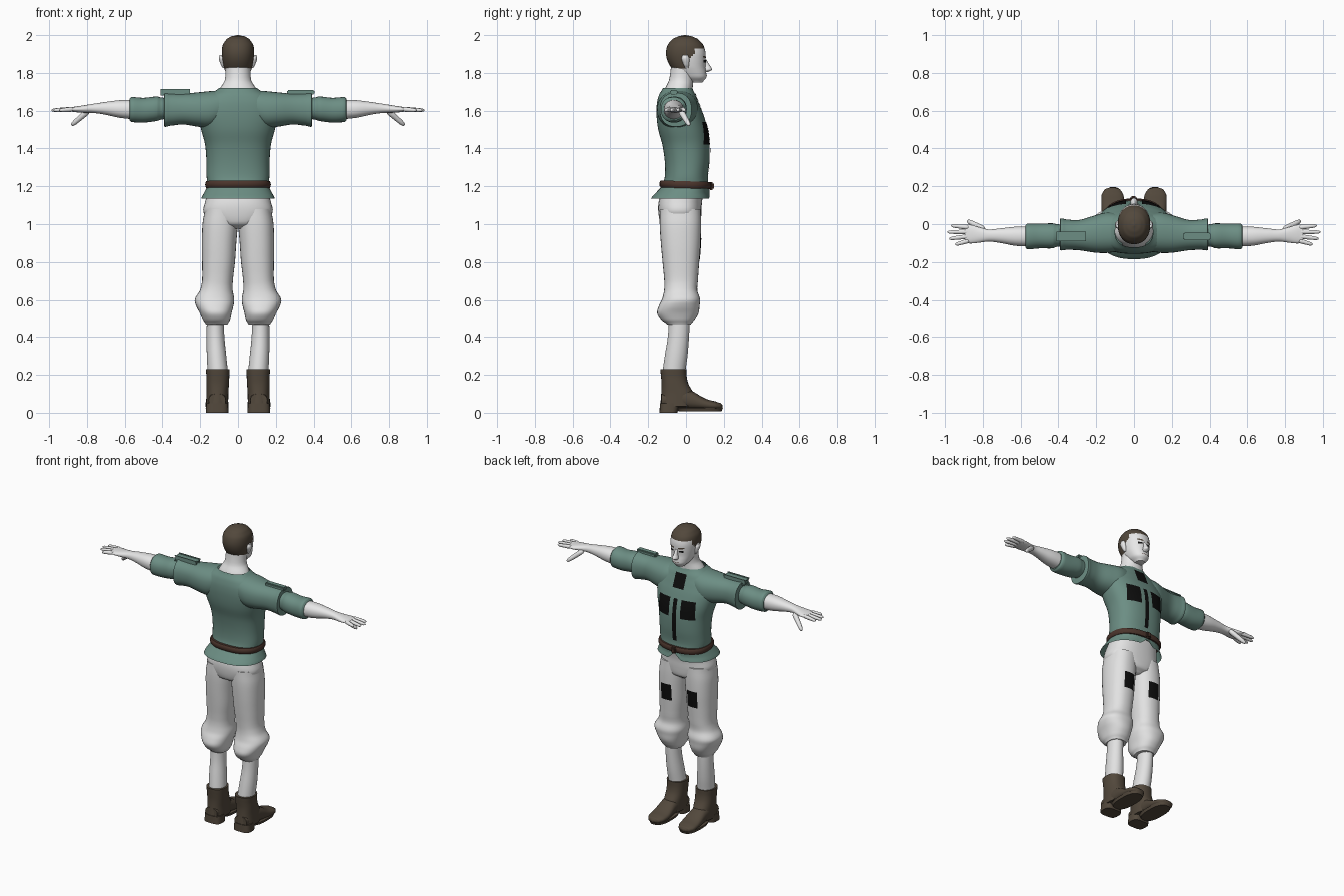
import bpy, bmesh, math
from mathutils import Vector
from mathutils.bvhtree import BVHTree

if "Cube" in bpy.data.objects:
    bpy.data.objects.remove(bpy.data.objects["Cube"], do_unlink=True)


def material(name, r, g, b):
    mat = bpy.data.materials.new(name)
    mat.use_nodes = True
    mat.diffuse_color = (r, g, b, 1)
    shader = next(n for n in mat.node_tree.nodes if n.type == 'BSDF_PRINCIPLED')
    shader.inputs["Base Color"].default_value = (r, g, b, 1)
    return mat


SKIN = material("pale skin", .8, .8, .8)
CLOTH = material("off white cloth", .76, .76, .76)
GREEN = material("sage green", .15, .27, .23)
BROWN = material("dark brown", .085, .065, .045)
LEATHER = material("belt leather", .07, .035, .025)
BLACK = material("black", .004, .004, .004)


def finish(name, bm, mats, rule=None):
    """Turn a bmesh into a smooth object, choosing materials by rule."""
    bmesh.ops.recalc_face_normals(bm, faces=bm.faces)
    for face in bm.faces:
        face.smooth = True
        if rule:
            face.material_index = int(rule(face.calc_center_median()))
    mesh = bpy.data.meshes.new(name)
    bm.to_mesh(mesh)
    bm.free()
    mesh.set_sharp_from_angle(angle=math.radians(50))
    for mat in mats:
        mesh.materials.append(mat)
    obj = bpy.data.objects.new(name, mesh)
    bpy.context.collection.objects.link(obj)
    return obj


def spline(rows, steps):
    """Smoothly fill in between the given section rows."""
    out = []
    last = len(rows) - 1
    for i in range(last):
        a, b, c, d = (rows[max(0, min(last, i + k))] for k in (-1, 0, 1, 2))
        for s in range(steps):
            t = s / steps
            out.append([q + t * (r - p + t * (2 * p - 5 * q + 4 * r - s4
                        + t * (3 * (q - r) + s4 - p))) / 2
                        for p, q, r, s4 in zip(a, b, c, d)])
            out[-1][0] = b[0] + t * (c[0] - b[0])
    return out + [list(rows[-1])]


def loft(name, axis, rows, mats, side=1, power=2.0, segs=28, steps=4,
         caps=True, rule=None, tweak=None):
    """Skin rounded sections; a row is (position, low, high, low, high)."""
    bm = bmesh.new()
    rings = []
    for t, a0, a1, b0, b1 in spline(rows, steps):
        ring = []
        for k in range(segs):
            angle = math.tau * k / segs
            c, s = math.cos(angle), math.sin(angle)
            a = (a0 + a1 + (a1 - a0) * math.copysign(abs(c) ** (2 / power), c)) / 2
            b = (b0 + b1 + (b1 - b0) * math.copysign(abs(s) ** (2 / power), s)) / 2
            p = Vector({'x': (t, a, b), 'y': (a, t, b), 'z': (a, b, t)}[axis])
            if tweak:
                tweak(p)
            p.x *= side
            ring.append(bm.verts.new(p))
        rings.append(ring)
    for low, high in zip(rings, rings[1:]):
        for k in range(segs):
            n = (k + 1) % segs
            bm.faces.new((low[k], low[n], high[n], high[k]))
    if caps:
        bm.faces.new(rings[0])
        bm.faces.new(rings[-1])
    return finish(name, bm, mats, rule)


def centred(rows):
    return [(t, -w, w, y0, y1) for t, w, y0, y1 in rows]


def digit(name, start, end, radius, side):
    """A rounded, tapering finger."""
    bm = bmesh.new()
    start, end = Vector(start), Vector(end)
    axis = end - start
    bmesh.ops.create_uvsphere(bm, u_segments=10, v_segments=10, radius=1)
    turn = axis.to_track_quat('Z', 'Y')
    for v in bm.verts:
        along = v.co.z
        size = radius * (1 - .2 * along)
        flat = math.sqrt(max(0, 1 - along ** 6)) / max(.01, math.sqrt(max(0, 1 - along ** 2)))
        v.co = (start + axis * (along + 1) / 2
                + turn @ Vector((v.co.x * size * flat, v.co.y * size * flat, 0)))
        v.co.x *= side
    return finish(name, bm, [SKIN])


def block(name, low, high, mat, bevel=.004, side=1):
    bm = bmesh.new()
    bmesh.ops.create_cube(bm, size=1)
    low, high = Vector(low), Vector(high)
    for v in bm.verts:
        v.co = (low + high) / 2 + v.co * (high - low)
        v.co.x *= side
    bmesh.ops.bevel(bm, geom=bm.edges[:], offset=bevel, segments=2, affect='EDGES')
    return finish(name, bm, [mat])


def patch(name, target, x0, x1, z0, z1, mat=BLACK, side=1, lean=0):
    """A thin sheet laid on the face side (+y) of a target."""
    tree = BVHTree.FromPolygons([v.co for v in target.data.vertices],
                                [p.vertices[:] for p in target.data.polygons])
    bm = bmesh.new()
    n = 8
    grid = []
    for i in range(n + 1):
        for j in range(n + 1):
            x = x0 + (x1 - x0) * i / n
            z = z0 + (z1 - z0) * j / n + lean * (x - x0)
            hit = tree.ray_cast(Vector((x * side, 1, z)), Vector((0, -1, 0)))[0]
            grid.append(bm.verts.new(hit + Vector((0, .003, 0))))
    for i in range(n):
        for j in range(n):
            k = i * (n + 1) + j
            bm.faces.new((grid[k], grid[k + 1], grid[k + n + 2], grid[k + n + 1]))
    return finish(name, bm, [mat])


# Head with close-cropped hair
def is_hair(p):
    if p.y > .045:
        return p.z > 1.935
    if p.y > .005:
        return p.z > 1.865 + (p.y - .005)
    return p.z > 1.825


head = loft("head", 'z', centred([
    (1.75, .028, .02, .088), (1.775, .052, -.02, .107), (1.8, .064, -.05, .107),
    (1.83, .075, -.08, .103), (1.87, .083, -.1, .104), (1.91, .086, -.106, .103),
    (1.95, .08, -.096, .09), (1.98, .059, -.07, .062), (1.994, .034, -.04, .03),
    (2, .004, -.01, 0)]), [SKIN, BROWN], power=2.2, segs=56, rule=is_hair)
loft("neck", 'z', centred([(1.66, .115, -.125, .035), (1.715, .097, -.112, .035),
     (1.76, .07, -.09, .04), (1.83, .066, -.08, .05)]), [SKIN])
loft("nose", 'z', centred([(1.806, .012, .09, .12), (1.817, .019, .09, .138),
     (1.84, .012, .09, .126), (1.872, .009, .09, .108)]), [SKIN], segs=16)
patch("mouth", head, -.024, .024, 1.785, 1.788, LEATHER)

# Tunic with a split hem at the front
def split_hem(p):
    if p.y > 0 and p.z < 1.17:
        p.z += max(0, .045 - abs(p.x))


tunic = loft("tunic", 'z', centred([
    (1.135, .195, -.185, .125), (1.165, .18, -.16, .118), (1.2, .163, -.128, .12),
    (1.25, .166, -.112, .116), (1.33, .167, -.112, .124), (1.42, .174, -.125, .125),
    (1.5, .195, -.147, .116), (1.58, .21, -.156, .092), (1.64, .195, -.154, .068),
    (1.685, .155, -.142, .05), (1.72, .1, -.122, .034)]), [GREEN],
    power=2.4, segs=64, caps=False, tweak=split_hem)
loft("belt", 'z', centred([(1.19, .168, -.134, .13), (1.2, .173, -.14, .135),
     (1.217, .173, -.14, .135), (1.227, .168, -.134, .13)]), [LEATHER],
     power=2.4, segs=48, steps=2, tweak=lambda p: setattr(p, 'z', p.z - .03 * p.y))
block("belt_knot", (-.02, .12, 1.18), (.015, .148, 1.222), LEATHER, .008)
patch("front_placket", tunic, -.013, .015, 1.26, 1.54)
patch("collar_lacing", tunic, -.04, .04, 1.6, 1.69)

# Seat of the trousers
loft("trouser_seat", 'z', centred([(.975, .06, -.09, .04), (1, .13, -.132, .074),
     (1.06, .182, -.146, .082), (1.12, .173, -.144, .085), (1.2, .155, -.12, .1)]),
     [CLOTH], power=2.4, segs=40)

# Paired parts
for label, side in (("left", 1), ("right", -1)):
    # Face
    patch(label + "_eyebrow", head, .014, .052, 1.877, 1.886, BROWN, side, .12)
    patch(label + "_eye", head, .019, .045, 1.856, 1.867, BLACK, side)
    loft(label + "_ear", 'z', [(1.825, .07, .08, -.004, .012), (1.84, .068, .09, -.012, .016),
         (1.875, .07, .101, -.024, .018), (1.895, .075, .097, -.018, .01)],
         [SKIN], side, segs=14)

    # Sleeves, shoulder strap and pocket
    loft(label + "_outer_sleeve", 'x', [
        (.06, -.14, .05, 1.55, 1.708), (.14, -.152, .062, 1.51, 1.704),
        (.21, -.15, .045, 1.515, 1.697), (.29, -.138, .022, 1.527, 1.69),
        (.36, -.136, .025, 1.52, 1.692), (.39, -.138, .03, 1.515, 1.695),
        (.392, -.118, .01, 1.535, 1.675)], [GREEN], side, 2.3, 32)
    loft(label + "_rolled_sleeve", 'x', [
        (.36, -.115, -.005, 1.56, 1.665), (.41, -.12, .0, 1.552, 1.67),
        (.43, -.128, .004, 1.545, 1.675), (.5, -.128, .003, 1.537, 1.668),
        (.565, -.133, .002, 1.54, 1.672), (.575, -.122, -.008, 1.55, 1.662)],
        [GREEN], side, 2.2)
    block(label + "_shoulder_strap", (.26, -.085, 1.685), (.405, -.045, 1.71), GREEN, .006, side)
    patch(label + "_chest_pocket", tunic, .042, .135, 1.42, 1.54, BLACK, side)

    # Forearm and hand
    loft(label + "_forearm", 'x', [
        (.55, -.118, -.012, 1.555, 1.657), (.63, -.114, -.014, 1.563, 1.655),
        (.71, -.099, -.023, 1.58, 1.645), (.77, -.092, -.028, 1.588, 1.636),
        (.82, -.098, -.016, 1.589, 1.628), (.86, -.102, -.004, 1.592, 1.622),
        (.895, -.1, -.004, 1.597, 1.617)], [SKIN], side, 2.2)
    for finger, y0, y1, tip in (("index", -.018, -.008, .968), ("middle", -.041, -.042, .988),
                                ("ring", -.064, -.077, .978), ("little", -.086, -.108, .945)):
        digit(f"{label}_{finger}_finger", (.87, y0, 1.608), (tip, y1, 1.602), .0115, side)
    digit(label + "_thumb", (.79, -.03, 1.602), (.882, .018, 1.522), .015, side)

    # Gathered trouser leg with thigh patch
    trouser = loft(label + "_trouser_leg", 'z', [
        (.465, .055, .17, -.1, .025), (.49, .042, .185, -.13, .045),
        (.53, .034, .202, -.153, .066), (.57, .024, .222, -.143, .072),
        (.605, .02, .228, -.126, .074), (.65, .028, .202, -.116, .06),
        (.7, .027, .19, -.115, .063), (.8, .016, .19, -.124, .07),
        (.9, .009, .191, -.133, .077), (1, .001, .188, -.139, .08),
        (1.08, .0, .176, -.138, .078)], [CLOTH], side, 2.3, 32)
    patch(label + "_thigh_patch", trouser, .06, .135, .815, .925, BLACK, side)

    # Lower leg and boot
    loft(label + "_lower_leg", 'z', [
        (.2, .053, .16, -.125, -.005), (.3, .062, .165, -.112, .008),
        (.4, .072, .166, -.096, .016), (.5, .075, .165, -.09, .02)], [CLOTH], side)
    loft(label + "_boot_shaft", 'z', [
        (.035, .052, .168, -.136, .04), (.1, .051, .167, -.131, .04),
        (.15, .048, .167, -.129, .014), (.19, .046, .167, -.132, .004),
        (.23, .044, .17, -.136, .003)], [BROWN], side, 2.4)
    loft(label + "_boot_foot", 'y', [
        (-.13, .065, .155, .03, .1), (-.04, .058, .165, .022, .13),
        (.03, .056, .168, .018, .115), (.1, .05, .172, .016, .076),
        (.155, .056, .171, .016, .06), (.185, .075, .153, .02, .05),
        (.193, .1, .13, .026, .04)], [BROWN], side, 2.4)
    loft(label + "_boot_sole", 'z', [
        (.008, .056, .166, -.04, .188), (.026, .05, .172, -.05, .196)],
        [BROWN], side, 2.6, 32, 1)
    loft(label + "_boot_heel", 'z', [
        (0, .05, .17, -.14, -.045), (.05, .052, .168, -.138, -.035)],
        [BROWN], side, 3.2, 32, 1)
